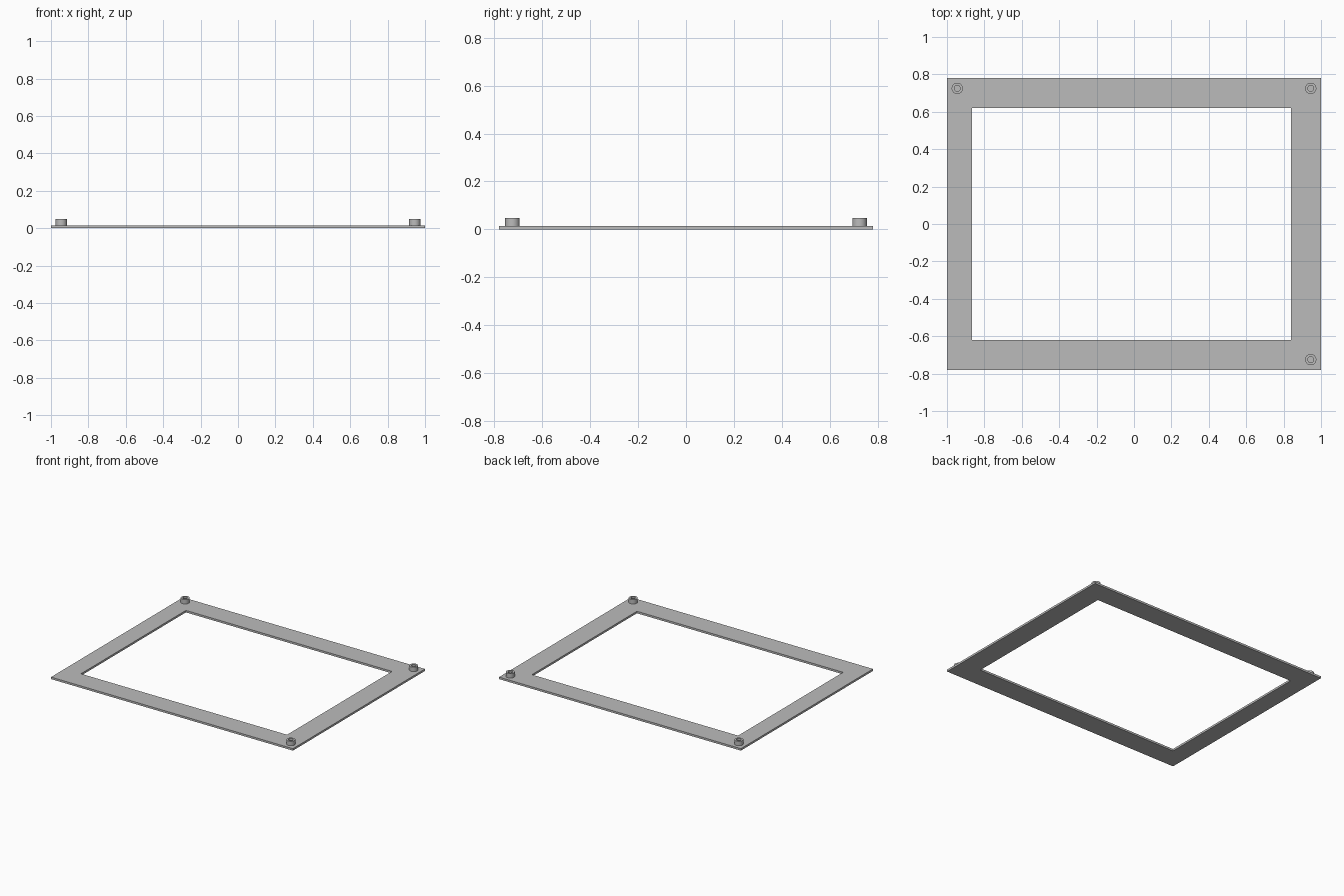
import bpy
import bmesh
from math import cos, sin, tau, radians

cube = bpy.data.objects.get("Cube")
if cube:
    bpy.data.objects.remove(cube, do_unlink=True)

PLATE_TOP = 0.015
POST_TOP = 0.048
SIDES = 32

grey = bpy.data.materials.new("plain grey")
grey.use_nodes = True
colour = (0.5, 0.5, 0.5, 1)
grey.diffuse_color = colour
grey.node_tree.nodes["Principled BSDF"].inputs["Base Color"].default_value = colour


def rectangle(x0, x1, y0, y1):
    return [(x0, y0), (x1, y0), (x1, y1), (x0, y1)]


def circle(radius):
    return [(radius * cos(tau * i / SIDES), radius * sin(tau * i / SIDES)) for i in range(SIDES)]


def ring_solid(name, outer, inner, z0, z1, location=(0, 0, 0)):
    """Closed solid between two outlines with equal point counts."""
    bm = bmesh.new()
    loops = [[bm.verts.new((x, y, z)) for x, y in outline]
             for outline, z in ((outer, z0), (outer, z1), (inner, z1), (inner, z0))]
    count = len(outer)
    for k, loop in enumerate(loops):
        following = loops[(k + 1) % len(loops)]
        for i in range(count):
            j = (i + 1) % count
            bm.faces.new((loop[i], loop[j], following[j], following[i]))
    bmesh.ops.recalc_face_normals(bm, faces=bm.faces)
    mesh = bpy.data.meshes.new(name)
    bm.to_mesh(mesh)
    bm.free()
    mesh.materials.append(grey)
    obj = bpy.data.objects.new(name, mesh)
    obj.location = location
    bpy.context.collection.objects.link(obj)
    return obj


# Flat frame, with its opening slightly off centre
ring_solid("frame_plate", rectangle(-1, 1, -0.78, 0.78),
           rectangle(-0.865, 0.84, -0.62, 0.62), 0, PLATE_TOP)

# Hollow mounting posts on three corners
bpy.ops.object.select_all(action="DESELECT")
for name, sx, sy in (("back_right_post", -1, 1), ("back_left_post", 1, 1),
                     ("front_left_post", 1, -1)):
    post = ring_solid(name, circle(0.03), circle(0.016), PLATE_TOP, POST_TOP,
                      (sx * 0.945, sy * 0.725, 0))
    post.select_set(True)
    bpy.context.view_layer.objects.active = post
bpy.ops.object.shade_smooth_by_angle(angle=radians(30))
